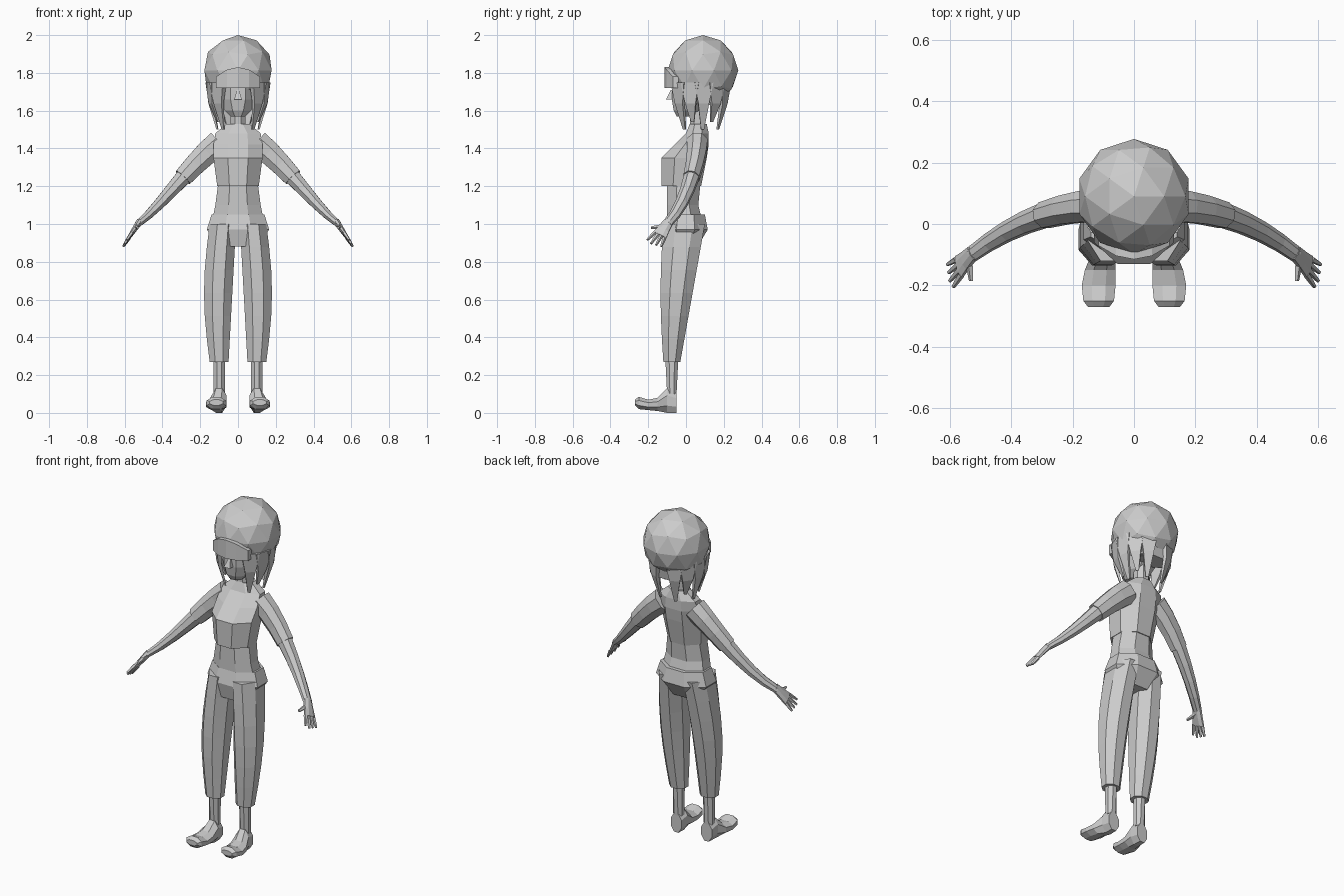
import bpy, bmesh, math
from mathutils import Vector
from mathutils.geometry import interpolate_bezier

if "Cube" in bpy.data.objects:
    bpy.data.objects.remove(bpy.data.objects["Cube"])

shade = (.6, .6, .6, 1)
grey = bpy.data.materials.new("plain grey")
grey.use_nodes = True
grey.diffuse_color = shade
grey.node_tree.nodes["Principled BSDF"].inputs["Base Color"].default_value = shade


def finish(name, bm):
    bmesh.ops.recalc_face_normals(bm, faces=bm.faces)
    mesh = bpy.data.meshes.new(name)
    bm.to_mesh(mesh)
    bm.free()
    mesh.materials.append(grey)
    bpy.context.collection.objects.link(bpy.data.objects.new(name, mesh))


def loft(name, rings, sides=8, flip=1):
    """Skin closed rings, each given as centre, half axis and half axis."""
    bm = bmesh.new()
    grow = 1 / math.cos(math.pi / sides)
    loops = []
    for centre, u, v in rings:
        loop = []
        for i in range(sides):
            angle = (i + .5) * math.tau / sides
            p = centre + grow * (math.cos(angle) * u + math.sin(angle) * v)
            loop.append(bm.verts.new((p.x * flip, p.y, p.z)))
        loops.append(loop)
    for lower, upper in zip(loops, loops[1:]):
        for i in range(sides):
            j = (i + 1) % sides
            bm.faces.new((lower[i], lower[j], upper[j], upper[i]))
    bm.faces.new(loops[0])
    bm.faces.new(loops[-1])
    finish(name, bm)


def pair(name, rings, sides=8):
    loft("left_" + name, rings, sides)
    loft("right_" + name, rings, sides, -1)


def level(z, half, front, back, x=0):
    """A horizontal cross-section."""
    centre = Vector((x, (front + back) / 2, z))
    return centre, Vector((half, 0, 0)), Vector((0, (back - front) / 2, 0))


def upright(y, half, bottom, top, x=0):
    """A cross-section facing the front."""
    centre = Vector((x, y, (bottom + top) / 2))
    return centre, Vector((half, 0, 0)), Vector((0, 0, (top - bottom) / 2))


def mix(start, end, t):
    return start + (end - start) * t


def tube(points, across, widths, depths):
    """Rings square to a path, tapering evenly from first to last size."""
    rings = []
    last = len(points) - 1
    for i, p in enumerate(points):
        along = (points[min(i + 1, last)] - points[max(i - 1, 0)]).normalized()
        side = (across - across.dot(along) * along).normalized()
        t = i / last
        rings.append((p, side * mix(*widths, t), along.cross(side) * mix(*depths, t)))
    return rings


# Torso: bare waist, cropped top and neck
loft("waist", [level(z=1, half=.14, front=-.1, back=.09),
               level(z=1.1, half=.12, front=-.1, back=.065),
               level(z=1.25, half=.1, front=-.1, back=.08)])
loft("cropped_top", [level(z=1.2, half=.11, front=-.13, back=.08),
                     level(z=1.35, half=.13, front=-.13, back=.11),
                     level(z=1.42, half=.13, front=-.06, back=.12),
                     level(z=1.48, half=.12, front=0, back=.12),
                     level(z=1.53, half=.06, front=.02, back=.11)])
loft("neck", [level(z=1.5, half=.04, front=.02, back=.1),
              level(z=1.65, half=.04, front=.02, back=.1)])

# Trousers: seat and tapering legs
loft("trouser_seat", [level(z=.88, half=.1, front=-.1, back=.06),
                      level(z=.97, half=.165, front=-.12, back=.115),
                      level(z=1.05, half=.14, front=-.1, back=.1)])
leg = []
for step in range(7):
    t = step / 6
    bulge = math.sin(math.pi * t)
    leg.append(level(z=mix(.27, 1, t), x=mix(.1, .08, t) + bulge * .015,
                     half=mix(.05, .07, t) + bulge * .015,
                     front=-.12 - bulge * .015, back=mix(-.03, .1, t)))
pair("trouser_leg", leg)

# Ankles and feet
pair("ankle", [level(z=.1, x=.1, half=.03, front=-.1, back=-.05),
               level(z=.3, x=.1, half=.03, front=-.11, back=-.04)])
pair("foot", [upright(y=-.05, x=.1, half=.035, bottom=0, top=.11),
              upright(y=-.1, x=.1, half=.04, bottom=0, top=.13),
              upright(y=-.15, x=.11, half=.05, bottom=.01, top=.08),
              upright(y=-.2, x=.115, half=.055, bottom=.015, top=.07),
              upright(y=-.25, x=.115, half=.05, bottom=.02, top=.085),
              upright(y=-.27, x=.115, half=.035, bottom=.04, top=.07)])

# Arms and short sleeves share one curved path
shoulder = Vector((.1, .06, 1.43))
wrist = Vector((.53, -.1, 1))
path = interpolate_bezier(shoulder, Vector((.25, .06, 1.32)), Vector((.4, 0, 1.1)), wrist, 8)
sideways = Vector((0, 1, 0))
pair("arm", tube(path, sideways, widths=(.05, .025), depths=(.06, .017)))
pair("sleeve", tube(path[:4], sideways, widths=(.055, .042), depths=(.068, .05)))

# Hands: flat palm, four fingers and a thumb
reach = Vector((.04, -.04, -.06))
across = Vector((-.25, -.75, .45)).normalized()
knuckles = wrist + reach
pair("palm", tube([wrist - reach * .2, mix(wrist, knuckles, .5), knuckles], across,
                  widths=(.025, .04), depths=(.017, .01)))
for i, finger in enumerate(("little", "ring", "middle", "index")):
    fan = across * (i - 1.5) * .02
    root = knuckles + fan
    tip = root + reach * (.85 - abs(i - 2) * .1) + fan * .4
    pair(finger + "_finger", tube([root, mix(root, tip, .6), tip], across,
                                  widths=(.009, .005), depths=(.009, .005)), 5)
thumb_root = wrist + reach * .2
thumb_tip = wrist + Vector((0, -.085, -.02))
pair("thumb", tube([thumb_root, mix(thumb_root, thumb_tip, .5), thumb_tip], across,
                   widths=(.013, .006), depths=(.012, .006)), 5)

# Head and nose
loft("head", [level(z=1.57, half=.04, front=-.05, back=.03),
              level(z=1.6, half=.07, front=-.065, back=.08),
              level(z=1.66, half=.095, front=-.075, back=.13),
              level(z=1.8, half=.1, front=-.075, back=.18)])
loft("nose", [level(z=1.66, half=.02, front=-.105, back=-.06),
              level(z=1.71, half=.006, front=-.08, back=-.06)], 4)

# Round faceted cap
bm = bmesh.new()
bmesh.ops.create_icosphere(bm, subdivisions=2, radius=.187)
bmesh.ops.translate(bm, verts=bm.verts, vec=(0, .09, 1.813))
finish("cap", bm)

# Fringe: an arched band bowed forward under the cap
fringe = []
for step in range(-2, 3):
    drop = (step / 2) ** 2
    fringe.append((Vector((step * .058, mix(-.1, -.055, drop), mix(1.775, 1.75, drop))),
                   Vector((0, .015, 0)), Vector((0, 0, mix(.055, .03, drop)))))
loft("fringe", fringe, 4)

# Hair: back shell with pointed locks fanned around it
loft("back_hair", [level(z=1.63, half=.1, front=.09, back=.2),
                   level(z=1.75, half=.13, front=.03, back=.22)])
for i, lock in enumerate(("front", "cheek", "side", "rear", "nape")):
    angle = math.radians(45 + i * 27)
    outward = Vector((math.sin(angle), -math.cos(angle), 0))
    tangent = Vector((math.cos(angle), math.sin(angle), 0))
    crown = Vector((0, .07, 1.75))
    top = crown + outward * .15
    middle = crown + outward * .145 - Vector((0, 0, .11))
    tip = crown + outward * .11 - Vector((0, 0, .25 - i % 2 * .04))
    pair(lock + "_lock", tube([top, middle, tip], tangent,
                              widths=(.05, .008), depths=(.015, .004)), 4)
